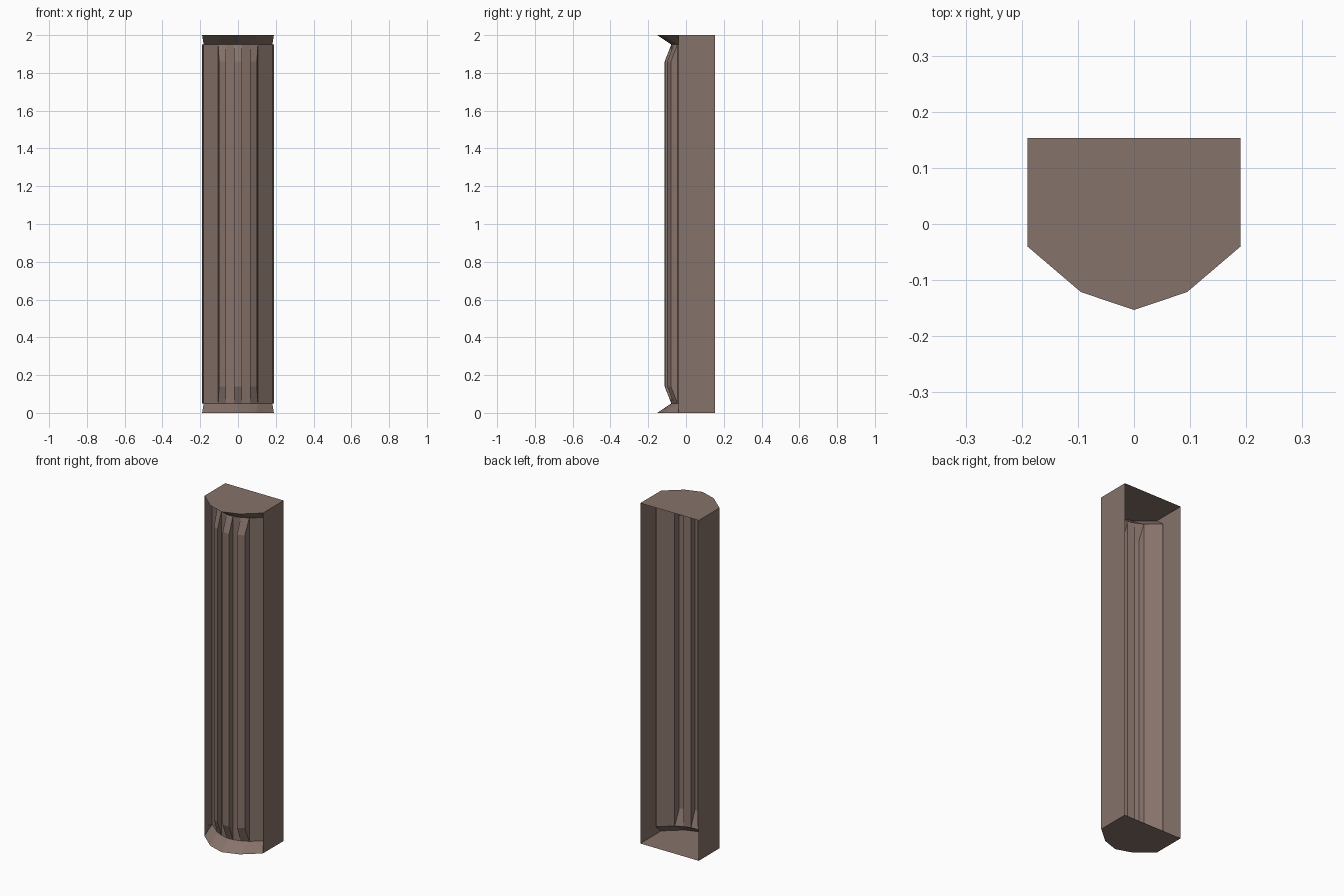
import bpy, bmesh

if "Cube" in bpy.data.objects:
    bpy.data.objects.remove(bpy.data.objects["Cube"])

mat = bpy.data.materials.new("brown_stone")
mat.diffuse_color = (0.24, 0.17, 0.145, 1)
mat.use_nodes = True
mat.node_tree.nodes["Principled BSDF"].inputs["Base Color"].default_value = mat.diffuse_color

H, CAP, BEVEL = 2.0, 0.05, 0.14
BACK = 0.153


def mirrored(half):
    """Right half profile (outside to centre) -> full profile, right to left."""
    return half + [(-x, y) for x, y in reversed(half[:-1])]


# shaft profile: the ring line, and the same points with the three ribs raised
ring = mirrored([(.182, .02), (.105, -.045), (.105, -.045), (.063, -.065), (.063, -.065),
                 (.021, -.077), (.021, -.077), (0, -.078)])
ribbed = mirrored([(.182, .02), (.105, -.045), (.1, -.08), (.063, -.1), (.063, -.065),
                   (.021, -.077), (.021, -.112), (0, -.113)])
# outer edge of the caps, matching the ring points
rim = mirrored([(.19, -.04), (.095, -.121), (.095, -.121), (.063, -.132), (.063, -.132),
                (.021, -.146), (.021, -.146), (0, -.153)])


def loft(bm, rows):
    """Skin a list of (profile, z) rows with quads."""
    vs = [[bm.verts.new((x, y, z)) for x, y in prof] for prof, z in rows]
    for a, b in zip(vs, vs[1:]):
        for i in range(len(a) - 1):
            bm.faces.new((a[i], a[i + 1], b[i + 1], b[i]))
    return vs


def finish(bm, name):
    bmesh.ops.remove_doubles(bm, verts=bm.verts, dist=1e-4)
    bmesh.ops.dissolve_degenerate(bm, edges=bm.edges, dist=1e-5)
    bmesh.ops.recalc_face_normals(bm, faces=bm.faces)
    me = bpy.data.meshes.new(name)
    bm.to_mesh(me)
    bm.free()
    me.materials.append(mat)
    ob = bpy.data.objects.new(name, me)
    bpy.context.collection.objects.link(ob)
    return ob


# ribbed shaft, open at the back, ribs taper out at both ends
bm = bmesh.new()
loft(bm, [(ring, CAP), (ribbed, BEVEL), (ribbed, H - BEVEL), (ring, H - CAP)])
finish(bm, "ribbed_shaft")

# base and top: flat plate plus sloped band to the shaft
for name, z_plate, z_ring in (("base_cap", 0, CAP), ("top_cap", H, H - CAP)):
    bm = bmesh.new()
    outer = loft(bm, [(rim, z_plate), (ring, z_ring)])[0]
    bmesh.ops.remove_doubles(bm, verts=bm.verts, dist=1e-4)
    outer = sorted((v for v in bm.verts if abs(v.co.z - z_plate) < 1e-4), key=lambda v: v.co.x)
    back = [bm.verts.new((x, BACK, z_plate)) for x in (.19, -.19)]
    bm.faces.new(outer + back)
    finish(bm, name)

# side walls, each with a thin return to the shaft edge
for name, s in (("right_wall", 1), ("left_wall", -1)):
    bm = bmesh.new()
    loft(bm, [([(s * .19, BACK), (s * .19, -.04)], z) for z in (0, H)])
    loft(bm, [([(s * .19, -.04), (s * .182, .02)], z) for z in (CAP, H - CAP)])
    ob = finish(bm, name)
    # wall faces outwards
    if ob.data.polygons[0].normal.x * s < 0:
        ob.data.flip_normals()
